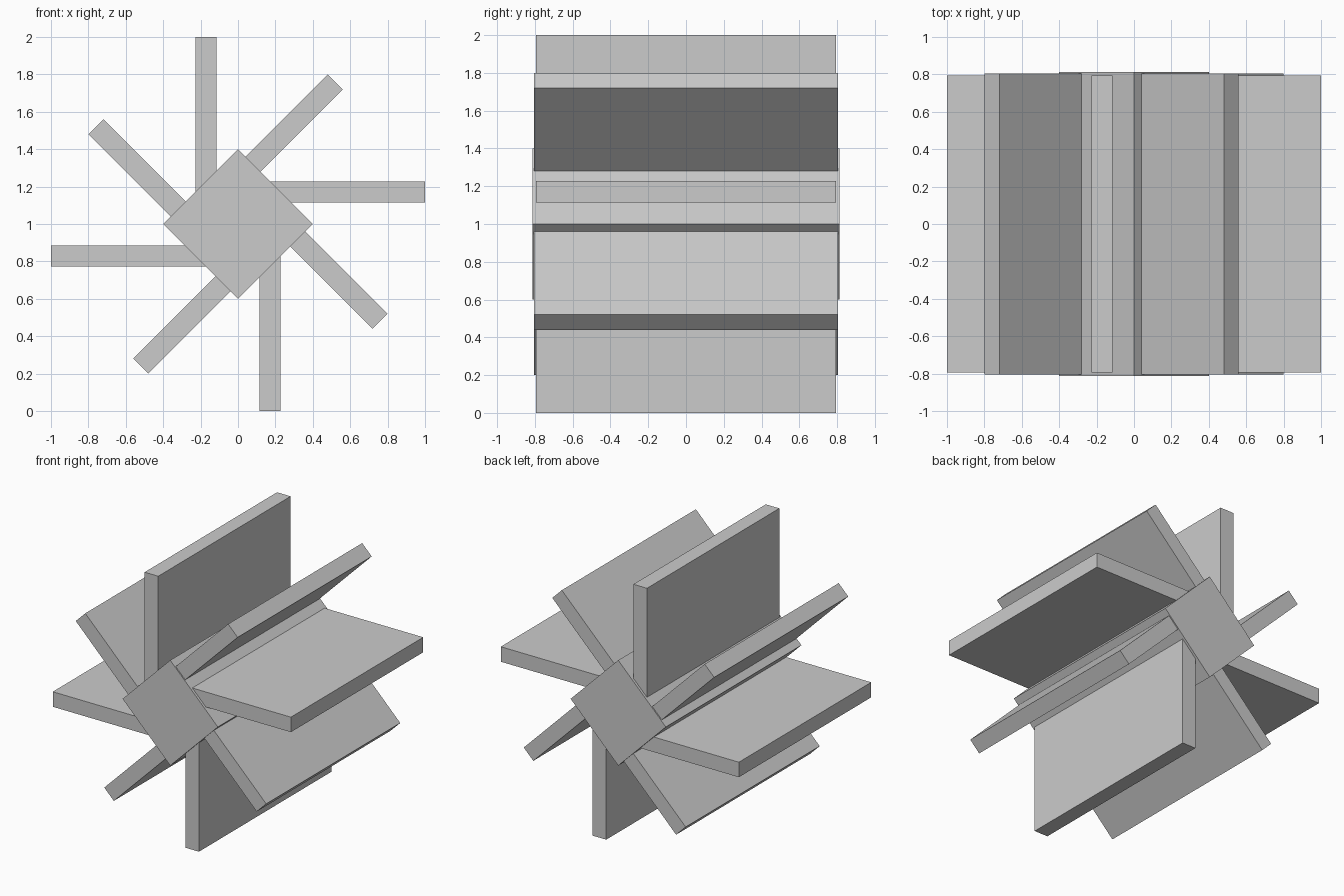
import bpy, math
from mathutils import Matrix

if "Cube" in bpy.data.objects:
    bpy.data.objects.remove(bpy.data.objects["Cube"])

CENTRE = Matrix.Translation((0, 0, 1))


def box(name, x0, x1, z0, z1, half_depth, angle):
    """Box given in wheel coordinates, turned about the y axis through the wheel centre."""
    bpy.ops.mesh.primitive_cube_add(size=1)
    ob = bpy.context.object
    ob.name = name
    shape = Matrix.Translation(((x0 + x1) / 2, 0, (z0 + z1) / 2)) @ \
        Matrix.Diagonal((x1 - x0, 2 * half_depth, z1 - z0, 1))
    ob.data.transform(CENTRE @ Matrix.Rotation(-angle, 4, 'Y') @ shape)
    return ob


# square hub standing on its corner
h = 0.4 / math.sqrt(2)
box("hub", -h, h, -h, h, 0.813, math.radians(45))

# eight paddles, offset to one side of the axis
for i in range(4):
    a = math.radians(90 * i)
    box(f"straight_paddle_{i + 1}", 0.165, 1.0, 0.114, 0.228, 0.794, a)
    box(f"diagonal_paddle_{i + 1}", 0.27, 0.905, 0.113, 0.226, 0.804, a + math.radians(45))
